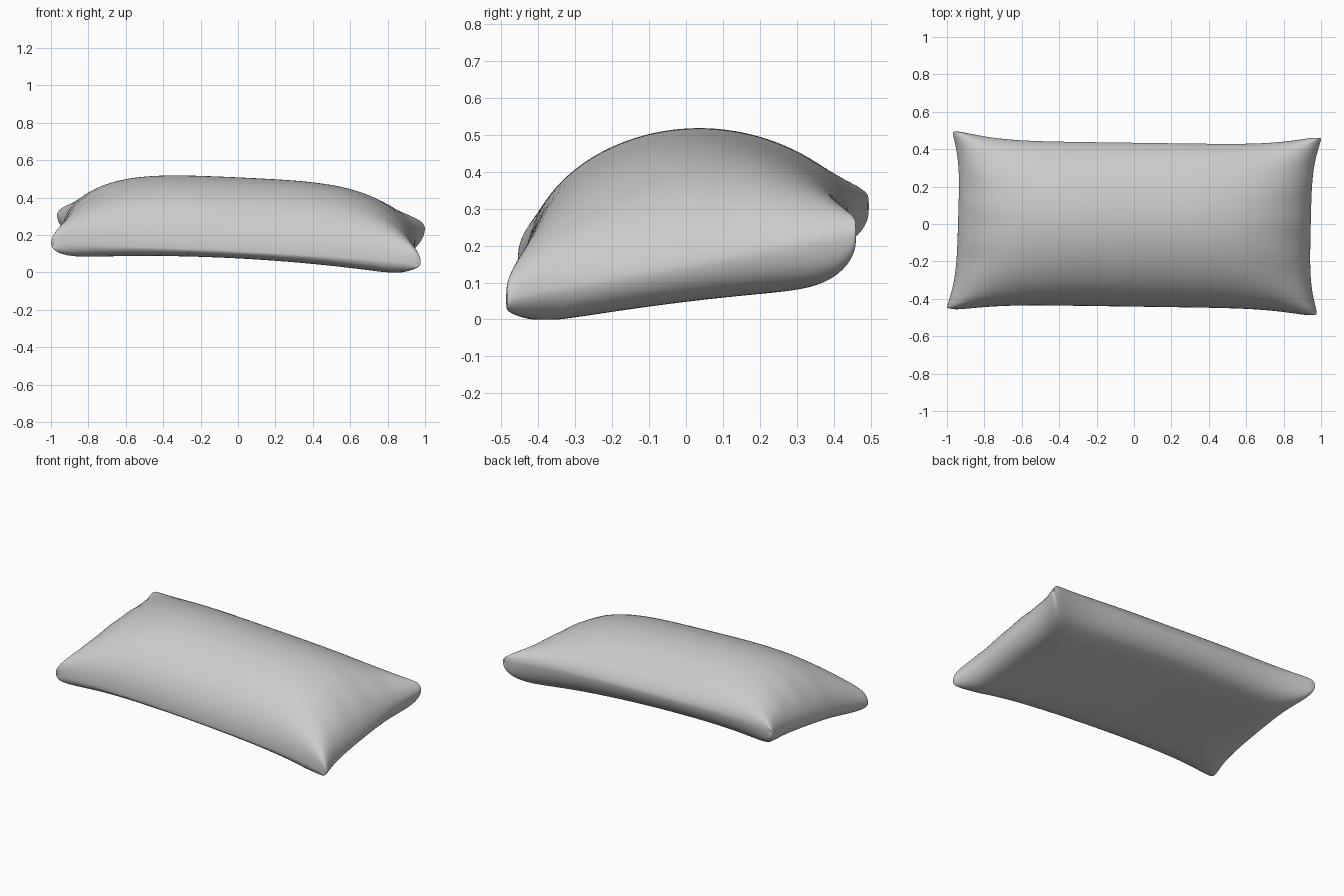
import bpy, bmesh, math

if "Cube" in bpy.data.objects:
    bpy.data.objects.remove(bpy.data.objects["Cube"])

# Seam corners (x, y, z): front/back, left/right
FL, FR = (-1.045, -0.505, 0.15), (1.02, -0.54, 0.045)
BL, BR = (-1.01, 0.55, 0.31), (1.045, 0.515, 0.24)


def seam(u, v):
    """Tilted pillow outline with pinched-in edges and blunt corner ears."""
    a, b = (u + 1) / 2, (v + 1) / 2
    x, y, z = [(FL[i] * (1 - a) + FR[i] * a) * (1 - b) + (BL[i] * (1 - a) + BR[i] * a) * b
               for i in range(3)]
    y *= 1 - (0.17 + 0.015 * v) * (1 - abs(u) ** 6)
    x *= 1 - 0.085 * (1 - abs(v) ** 4)
    clip = 0.058 * abs(u * v) ** 13
    x -= math.copysign(clip, u)
    y -= math.copysign(clip, v)
    z += (1 - u * u) * 0.015
    return x, y, z


def pillow_point(u, v, top):
    x, y, z = seam(u, v)
    m = max(abs(u), abs(v))
    ear = 0.035 * math.sqrt(max(0, 1 - m ** 20)) * abs(u * v) ** 2
    if top:
        # Puffed upper cover, fuller at the front, gathered at the short ends
        puff = max(0, 1 - v * v) ** (0.56 + 0.08 * v) * max(0, 1 - u ** 4) ** 0.6
        z += 0.315 * (0.97 - 0.21 * v) * puff + ear
        gather = abs(u) ** 8 * max(0, 1 - u ** 8) * (1 - v * v)
        z += 0.008 * gather * math.sin(16 * v + u)
    else:
        # Flattened, gently bent underside
        base = max(-0.012, 0.063 - 0.051 * x - 0.042 * x * x + 0.12 * (y + 0.38))
        w = (max(0, 1 - abs(v) ** 7) * max(0, 1 - abs(u) ** 14)) ** 0.6
        z += (base - z) * w - ear * 0.6
    return x, y, max(z, 0.0)


# Two covers welded along the seam
bm = bmesh.new()
for top in (True, False):
    grid = bmesh.ops.create_grid(bm, x_segments=80, y_segments=56, size=1)
    for vert in grid["verts"]:
        u, v = (math.sin(c * math.pi / 2) for c in vert.co.xy)
        vert.co = pillow_point(u, v, top)
bmesh.ops.remove_doubles(bm, verts=bm.verts, dist=0.0005)
bmesh.ops.recalc_face_normals(bm, faces=bm.faces)
for f in bm.faces:
    f.smooth = True

mesh = bpy.data.meshes.new("pillow")
bm.to_mesh(mesh)
bm.free()
pillow = bpy.data.objects.new("pillow", mesh)
bpy.context.collection.objects.link(pillow)
